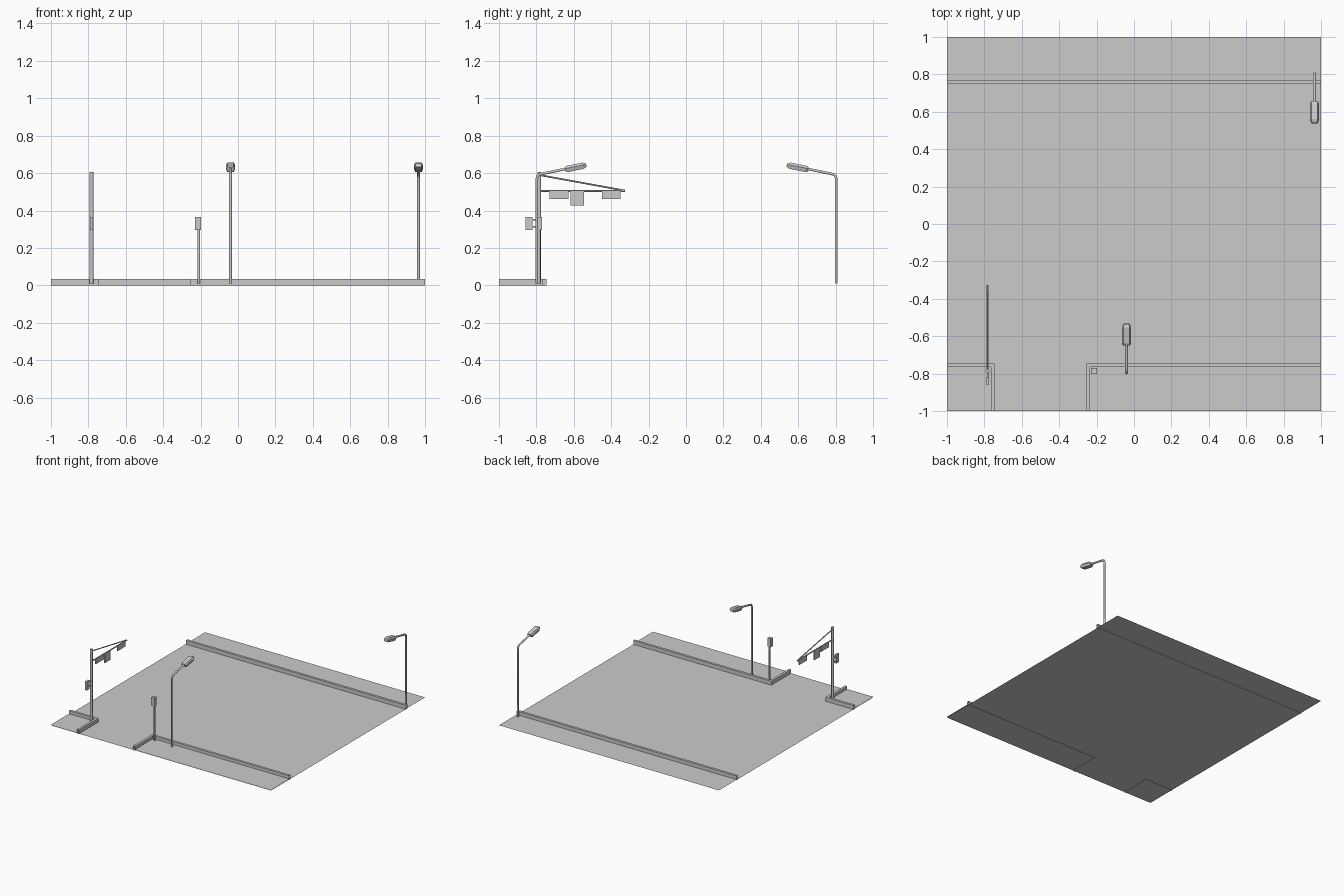
import bpy, bmesh, math
from mathutils import Vector

if "Cube" in bpy.data.objects:
    bpy.data.objects.remove(bpy.data.objects["Cube"])


def add_object(name, bm):
    bmesh.ops.recalc_face_normals(bm, faces=bm.faces)
    me = bpy.data.meshes.new(name)
    bm.to_mesh(me)
    bm.free()
    ob = bpy.data.objects.new(name, me)
    bpy.context.collection.objects.link(ob)
    return ob


def box(name, lo, hi, open_ends=False):
    bm = bmesh.new()
    bmesh.ops.create_cube(bm, size=1)
    for v in bm.verts:
        v.co = Vector([(lo[i] + hi[i]) / 2 + v.co[i] * (hi[i] - lo[i]) for i in range(3)])
    if open_ends:
        # the street tile has no caps on its outer border
        bm.normal_update()
        ends = [f for f in bm.faces if abs(f.normal.z) < 0.5
                and max(abs(c) for c in f.calc_center_median()) > 0.999]
        bmesh.ops.delete(bm, geom=ends, context='FACES')
    return add_object(name, bm)


def sheet(name, x0, x1, y0, y1, z):
    bm = bmesh.new()
    bm.faces.new([bm.verts.new((x, y, z)) for x, y in ((x0, y0), (x1, y0), (x1, y1), (x0, y1))])
    return add_object(name, bm)


def loft(name, rings):
    bm = bmesh.new()
    rows = [[bm.verts.new(p) for p in ring] for ring in rings]
    n = len(rows[0])
    for a, b in zip(rows, rows[1:]):
        for i in range(n):
            bm.faces.new((a[i], a[(i + 1) % n], b[(i + 1) % n], b[i]))
    bm.faces.new(rows[0])
    bm.faces.new(rows[-1])
    return add_object(name, bm)


def tube(name, x, path, r, sides=8):
    """Tube along (y, z) points in a plane of constant x."""
    pts = [Vector(p) for p in path]
    rings = []
    for i, p in enumerate(pts):
        d = (pts[min(i + 1, len(pts) - 1)] - pts[max(i - 1, 0)]).normalized()
        side = Vector((d.y, -d.x))
        ring = []
        for k in range(sides):
            a = 2 * math.pi * (k + 0.5) / sides
            q = p + side * (r * math.sin(a))
            ring.append((x + r * math.cos(a), q.x, q.y))
        rings.append(ring)
    ob = loft(name, rings)
    if sides >= 8:
        bpy.context.view_layer.objects.active = ob
        bpy.ops.object.select_all(action='DESELECT')
        ob.select_set(True)
        bpy.ops.object.shade_smooth_by_angle(angle=math.radians(50))
    return ob


# Road surface and sidewalks
WALK, CURB = 0.010, 0.035
sheet("road", -1, 1, -1, 0.75, 0.003)
sheet("back_sidewalk", -1, 1, 0.77, 1, 0.005)
sheet("front_left_sidewalk", -1, -0.765, -1, -0.765, WALK)
sheet("front_right_sidewalk", -0.235, 1, -1, -0.765, WALK)

# Curbs
for name, x0, x1, y0, y1 in (
        ("back_curb", -1, 1, 0.75, 0.77),
        ("front_left_curb", -1, -0.745, -0.765, -0.745),
        ("front_left_corner_curb", -0.765, -0.745, -1, -0.765),
        ("front_right_curb", -0.255, 1, -0.765, -0.745),
        ("front_right_corner_curb", -0.255, -0.235, -1, -0.765)):
    box(name, (x0, y0, 0), (x1, y1, CURB), True)


# Street lamps, leaning over the road
def street_lamp(name, x, y, s):
    path = [(0, WALK), (0, 0.572), (0.003, 0.584), (0.012, 0.592), (0.03, 0.597), (0.165, 0.625)]
    tube(name + "_pole", x, [(y + s * a, z) for a, z in path], 0.0075)
    section = [(-0.025, 0.004), (-0.017, 0.017), (0.017, 0.017),
               (0.025, 0.004), (0.018, -0.017), (-0.018, -0.017)]
    c, n = math.cos(0.2), math.sin(0.2)
    rings = []
    for t, w, h in ((0, 0.8, 0.7), (0.012, 1, 1), (0.098, 1, 1), (0.116, 0.7, 0.55)):
        rings.append([(x + px * w, y + s * (0.15 + t * c - pz * h * n),
                       0.62 + t * n + pz * h * c) for px, pz in section])
    loft(name + "_head", rings)


street_lamp("front_lamp", -0.04, -0.797, 1)
street_lamp("back_lamp", 0.965, 0.803, -1)

# Signal mast with arm and brace
MX, MY = -0.783, -0.785
tube("mast_pole", MX, [(MY, WALK), (MY, 0.607)], 0.0105)
tube("mast_arm", MX, [(MY, 0.505), (-0.325, 0.505)], 0.0055, 6)
tube("mast_brace", MX, [(MY, 0.59), (-0.328, 0.507)], 0.0045, 6)

# Hanging sign panels
for i, (y0, y1, z0) in enumerate(((-0.73, -0.627, 0.463), (-0.617, -0.545, 0.428), (-0.45, -0.35, 0.463))):
    box("sign_panel_%d" % (i + 1), (MX - 0.004, y0, z0), (MX + 0.004, y1, 0.501))

# Pedestrian signal on the mast
box("mast_signal", (MX - 0.009, -0.857, 0.296), (MX + 0.009, -0.82, 0.366))
for z in (0.312, 0.35):
    box("mast_signal_bracket", (MX - 0.004, -0.822, z - 0.004), (MX + 0.004, MY, z + 0.004))

# Pedestrian signal on its own post
tube("signal_post", -0.209, [(-0.786, WALK), (-0.786, 0.3)], 0.0075)
box("post_signal", (-0.229, -0.801, 0.296), (-0.199, -0.771, 0.366))
